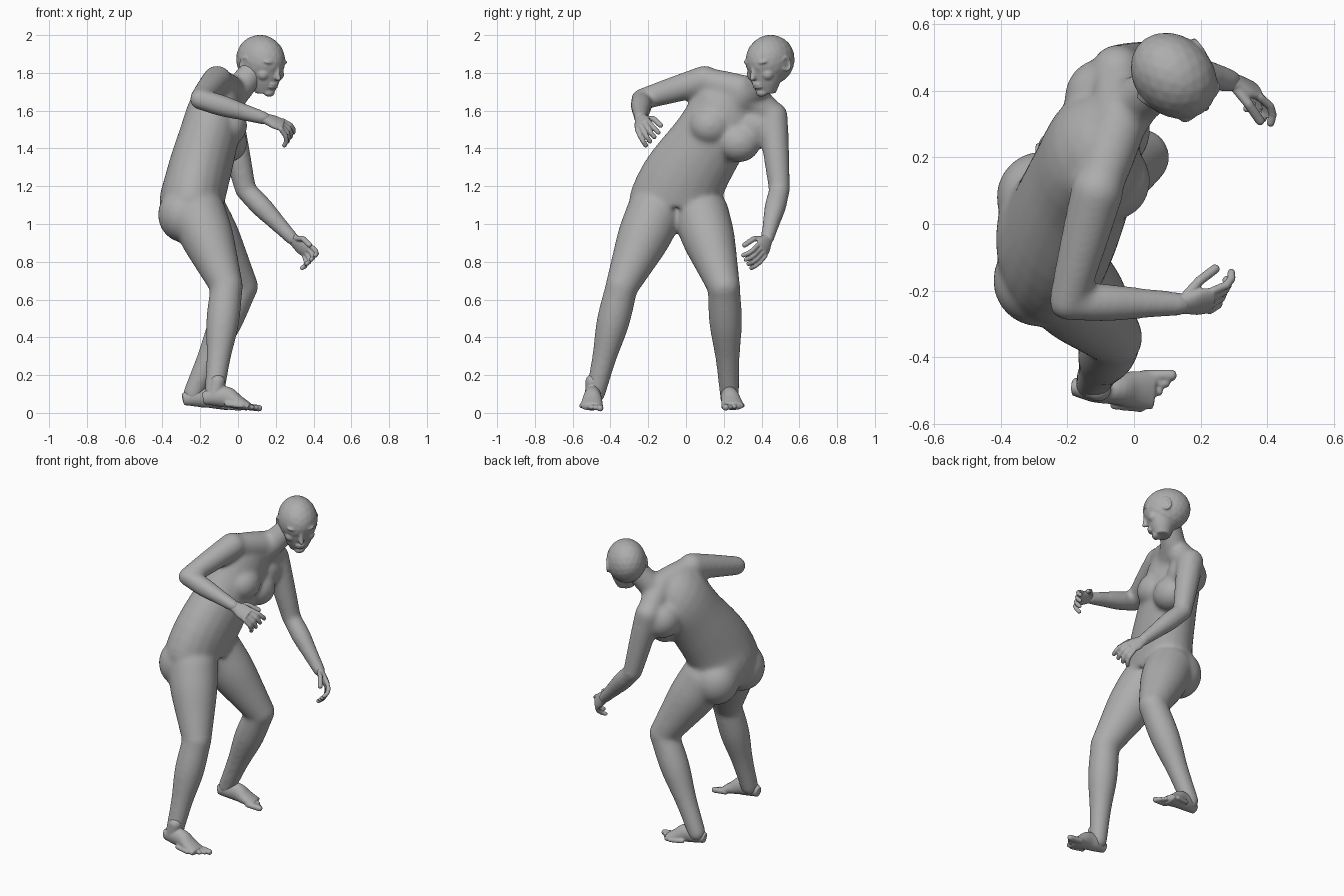
import bpy, bmesh, math
from mathutils import Vector, Matrix

old_cube = bpy.data.objects.get("Cube")
if old_cube:
    bpy.data.objects.remove(old_cube)

grey_skin = bpy.data.materials.new("plain_grey")
grey_skin.use_nodes = True
shade = (.42, .42, .42, 1)
grey_skin.diffuse_color = shade
grey_skin.node_tree.nodes["Principled BSDF"].inputs["Base Color"].default_value = shade

FORWARD, LEFTWARD, UPWARD = Vector((1, 0, 0)), Vector((0, 1, 0)), Vector((0, 0, 1))
IDENTITY = Matrix.Identity(4)
SIDES, STEPS = 20, 4


def smooth_rows(rows):
    """Pass a smooth curve through the control rows."""
    padded = [rows[0] * 2 - rows[1], *rows, rows[-1] * 2 - rows[-2]]
    result = []
    for before, start, end, after in zip(padded, padded[1:], padded[2:], padded[3:]):
        for step in range(STEPS):
            t = step / STEPS
            result.append(start + (end - before) * t / 2
                          + (before * 2 - start * 5 + end * 4 - after) * t * t / 2
                          + (start * 3 - before - end * 3 + after) * t ** 3 / 2)
    return result + [rows[-1]]


def loft(bm, centres, widths, depths, toward, place=IDENTITY):
    """Closed oval tube along the centres; depths are measured along toward."""
    path = smooth_rows([Vector(c) for c in centres])
    sizes = smooth_rows([Vector(pair) for pair in zip(widths, depths)])
    rings = []
    for i, (centre, size) in enumerate(zip(path, sizes)):
        along = path[min(i + 1, len(path) - 1)] - path[max(i - 1, 0)]
        side = along.cross(toward).normalized()
        front = side.cross(along).normalized()
        angles = [math.tau * k / SIDES for k in range(SIDES)]
        rings.append([bm.verts.new(place @ (centre + side * size.x * math.cos(a)
                                            + front * size.y * math.sin(a))) for a in angles])
    for lower, upper in zip(rings, rings[1:]):
        for k in range(SIDES):
            bm.faces.new((lower[k - 1], lower[k], upper[k], upper[k - 1]))
    bm.faces.new(reversed(rings[0]))
    bm.faces.new(rings[-1])


def ball(bm, centre, radii, place=IDENTITY):
    scale = Matrix.Diagonal((*radii, 1))
    bmesh.ops.create_icosphere(bm, subdivisions=3, radius=1,
                               matrix=place @ Matrix.Translation(centre) @ scale)


def limb(bm, start, end, radii, place=IDENTITY):
    """Rounded limb with evenly spaced radii from joint to joint."""
    start, end = Vector(start), Vector(end)
    centres = [start.lerp(end, i / (len(radii) - 1)) for i in range(len(radii))]
    toward = (end - start).orthogonal()
    loft(bm, centres, radii, radii, toward, place)
    for joint, radius in ((start, radii[0]), (end, radii[-1])):
        ball(bm, joint, [radius] * 3, place)


def chain(bm, joints, radius, place):
    for start, end in zip(joints, joints[1:]):
        limb(bm, start, end, [radius, radius], place)


def finish(bm, name, voxel, rounds):
    """Fuse the overlapping forms into one smooth skin."""
    bmesh.ops.recalc_face_normals(bm, faces=bm.faces)
    mesh = bpy.data.meshes.new(name)
    bm.to_mesh(mesh)
    bm.free()
    mesh.materials.append(grey_skin)
    ob = bpy.data.objects.new(name, mesh)
    bpy.context.collection.objects.link(ob)
    fuse = ob.modifiers.new("fuse", "REMESH")
    fuse.mode, fuse.voxel_size, fuse.use_smooth_shade = "VOXEL", voxel, True
    relax = ob.modifiers.new("relax", "SMOOTH")
    relax.factor, relax.iterations = .5, rounds


def placed(origin, ahead, across):
    """Local frame: x points ahead, y points roughly across."""
    x = Vector(ahead).normalized()
    z = x.cross(Vector(across)).normalized()
    return Matrix.Translation(origin) @ Matrix((x, z.cross(x), z)).transposed().to_4x4()


# Joints of the pose
crotch, pelvis, waist = (-.22, -.05, 1), (-.25, -.05, 1.08), (-.22, -.02, 1.22)
ribs, chest, collar = (-.16, .12, 1.44), (-.11, .24, 1.62), (-.04, .32, 1.7)
neck, skull = (.01, .37, 1.72), (.12, .445, 1.868)
right_shoulder, right_elbow, right_wrist = (-.11, .1, 1.76), (-.2, -.235, 1.66), (.14, -.24, 1.56)
left_shoulder, left_elbow, left_wrist = (-.05, .46, 1.57), (.04, .495, 1.18), (.29, .43, .92)
right_hip, right_knee, right_ankle = (-.21, -.17, 1.05), (-.06, -.34, .67), (-.125, -.48, .1)
left_hip, left_knee, left_ankle = (-.2, .08, 1.05), (.02, .2, .67), (-.24, .23, .1)

# Torso, shoulder girdle and neck
bm = bmesh.new()
loft(bm, [crotch, pelvis, waist, ribs, chest, collar],
     (.1, .25, .23, .2, .19, .1), (.1, .165, .17, .16, .14, .08), FORWARD)
for shoulder in (right_shoulder, left_shoulder):
    limb(bm, shoulder, collar, (.07, .08, .085))
limb(bm, chest, neck, (.12, .09, .075))
limb(bm, neck, skull, (.075, .07, .07))

# Shoulder blades, breasts and seat blend into the torso
for blade in ((-.12, .16, 1.64), (-.09, .38, 1.52)):
    ball(bm, blade, [.12] * 3)
for breast in ((-.05, .13, 1.52), (-.05, .28, 1.43)):
    ball(bm, breast, (.1, .115, .105))
for hip in (right_hip, left_hip):
    ball(bm, Vector(hip) - FORWARD * .075, (.14, .14, .15))

# Limbs share the same muscle profile on both sides
for hip, knee, ankle in ((right_hip, right_knee, right_ankle), (left_hip, left_knee, left_ankle)):
    limb(bm, hip, knee, (.15, .14, .115, .088))
    limb(bm, knee, ankle, (.086, .088, .065, .053))
for shoulder, elbow, wrist in ((right_shoulder, right_elbow, right_wrist),
                               (left_shoulder, left_elbow, left_wrist)):
    limb(bm, shoulder, elbow, (.08, .07, .057))
    limb(bm, elbow, wrist, (.055, .058, .047, .037))
finish(bm, "body", .0095, 32)


def hand(name, place, thumb):
    """Palm, curled fingers and thumb; thumb is the sign of its side."""
    bm = bmesh.new()
    widths, depths = (.03, .036, .048, .045), (.026, .025, .022, .018)
    loft(bm, [FORWARD * (.045 * i - .03) for i in range(4)], widths, depths, UPWARD, place)
    for i in range(4):
        spread = thumb * (1.5 - i)
        joint = Vector((.1, spread * .025, 0))
        joints, curl = [joint], .25 + i * .12
        for length in (.048, .032, .026):
            joint = joint + length * Vector((math.cos(curl), spread * .08, -math.sin(curl)))
            joints.append(joint)
            curl += .5
        chain(bm, joints, .0125, place)
    tip = [(.02, .025, -.01), (.06, .06, -.025), (.12, .075, -.055)]
    chain(bm, [(x, y * thumb, z) for x, y, z in tip], .0145, place)
    finish(bm, name, .0045, 5)


hand("right_hand", placed(right_wrist, (.9, .1, -.35), (.1, .75, .6)), 1)
hand("left_hand", placed(left_wrist, (.75, -.3, -.6), (-.36, .5, -.7)), -1)


def foot(name, heel, turn, pitch, inner):
    """Flat sole under an oval foot, with five toes from the inner side."""
    place = (Matrix.Translation(heel) @ Matrix.Rotation(turn, 4, "Z")
             @ Matrix.Rotation(pitch, 4, "Y"))
    bm = bmesh.new()
    widths, heights = (.025, .043, .047, .056, .058), (.032, .05, .056, .038, .022)
    loft(bm, [FORWARD * .062 * i + UPWARD * h for i, h in enumerate(heights)],
         widths, heights, UPWARD, place)
    limb(bm, (.06, 0, .06), (.065, 0, .13), (.042, .04), place)
    for i in range(5):
        radius = .0135 if i else .018
        side = LEFTWARD * inner * (.043 - .023 * i) + UPWARD * .02
        reach = .3 - .014 * i - .002 * i * i
        chain(bm, [side + FORWARD * (reach - .08), side * 1.1 + FORWARD * reach], radius, place)
    finish(bm, name, .005, 8)


foot("right_foot", (-.19, -.49, .045), -.04, .14, 1)
foot("left_foot", (-.295, .215, .04), .14, .11, -1)

# Head: skull, face from chin to brow, nose and lips
place = placed(skull, (.66, -.66, -.3), (1, 1, 0))
bm = bmesh.new()
ball(bm, (0, 0, 0), (.143, .118, .133), place)
face_widths = (.05, .074, .09, .1, .1, .09)
loft(bm, [(.08 - .012 * i, 0, .046 * i - .16) for i in range(len(face_widths))],
     face_widths, [w * .95 for w in face_widths], FORWARD, place)
limb(bm, (.125, 0, .02), (.15, 0, -.05), (.01, .013, .016), place)
ball(bm, (.157, 0, -.052), [.013] * 3, place)
ball(bm, (.113, 0, -.145), (.025, .034, .022), place)
for lip in (-.09, -.106):
    ball(bm, (.132, 0, lip), (.018, .032, .011), place)

# Brow, eye, cheek and ear on each side
for side in (-1, 1):
    ball(bm, (.108, side * .043, .025), (.024, .04, .013), place)
    ball(bm, (.108, side * .042, -.005), (.02, .022, .012), place)
    ball(bm, (.093, side * .053, -.05), (.034, .036, .034), place)
    ball(bm, (-.005, side * .104, -.02), (.022, .012, .034), place)
    turns = [k * math.pi / 5 for k in range(-4, 5)]
    rim = [(-.026 * math.cos(a), side * (.106 + .013 * math.cos(a / 2)), .036 * math.sin(a) - .02)
           for a in turns]
    chain(bm, rim, .0075, place)
finish(bm, "head", .0055, 6)
